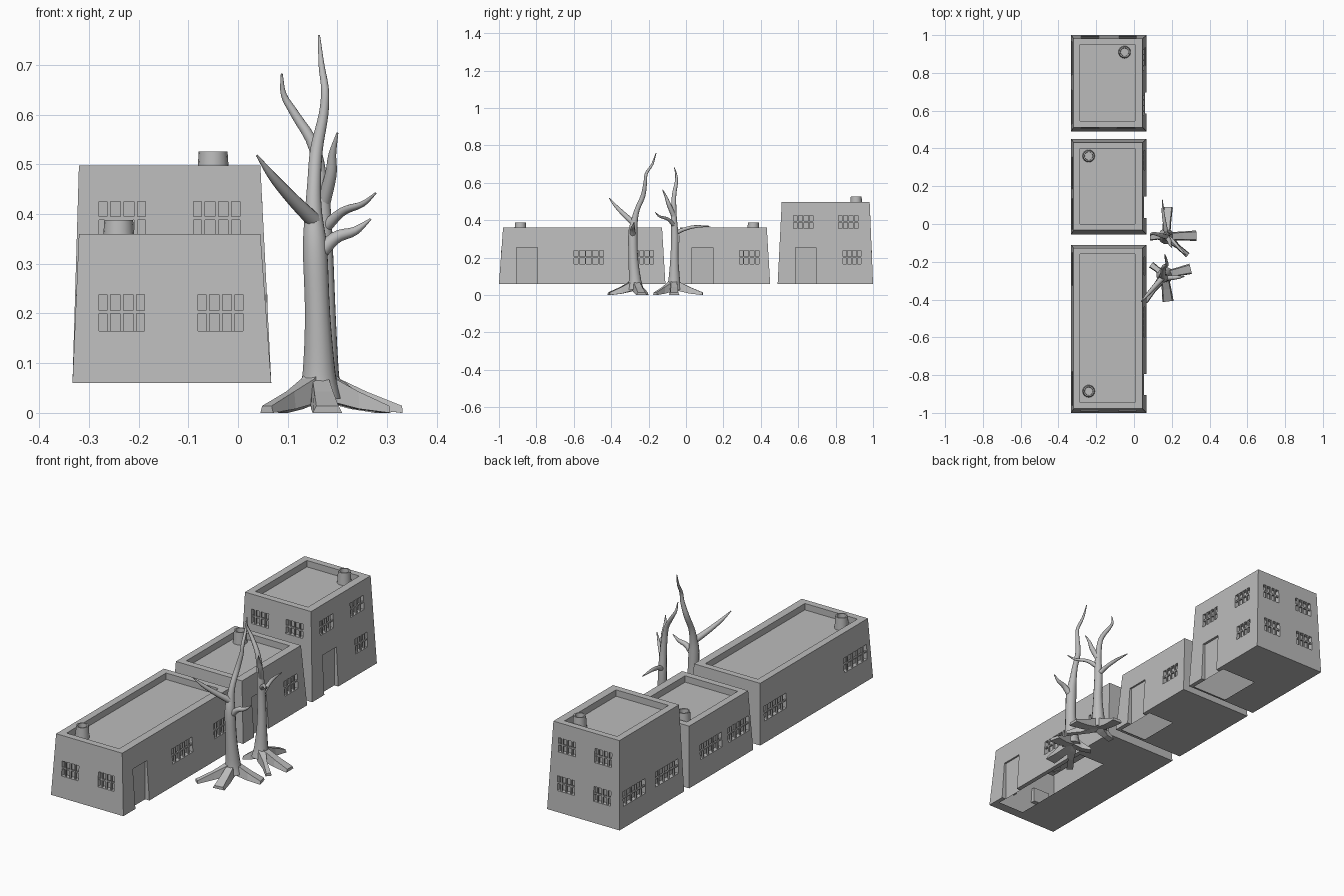
import bpy, bmesh, math
from mathutils import Vector, Matrix

if "Cube" in bpy.data.objects:
    bpy.data.objects.remove(bpy.data.objects["Cube"])

grey = bpy.data.materials.new("plain grey")
grey.diffuse_color = (0.5, 0.5, 0.5, 1)
grey.use_nodes = True
grey.node_tree.nodes["Principled BSDF"].inputs["Base Color"].default_value = grey.diffuse_color
Z0 = 0.06  # underside of the houses


def finish(bm, name, smooth=False):
    me = bpy.data.meshes.new(name)
    bm.to_mesh(me)
    bm.free()
    me.materials.append(grey)
    ob = bpy.data.objects.new(name, me)
    bpy.context.collection.objects.link(ob)
    if smooth:
        bpy.ops.object.select_all(action='DESELECT')
        bpy.context.view_layer.objects.active = ob
        ob.select_set(True)
        bpy.ops.object.shade_smooth_by_angle(angle=math.radians(50))
    return ob


def box(bm, lo, hi):
    lo, hi = Vector(lo), Vector(hi)
    m = Matrix.Translation((lo + hi) / 2) @ Matrix.Diagonal((*(hi - lo), 1))
    return bmesh.ops.create_cube(bm, size=1, matrix=m)['verts']


def house(name, y0, y1, top, hole, doors, windows, chimney):
    x0, x1 = -0.333, 0.067
    taper = {'L': 0.013, 'R': 0.022, 'F': 0.022, 'B': 0.018}
    base = {'L': x0, 'R': x1, 'F': y0, 'B': y1}
    sign = {'L': -1, 'R': 1, 'F': -1, 'B': 1}

    def wall(side, z):  # wall position at a height
        return base[side] - sign[side] * taper[side] * (z - Z0) / (top - Z0)

    def slab(bm, side, a, b, za, zb, inner, outer):  # box relative to a wall
        w = wall(side, (za + zb) / 2)
        d0, d1 = sorted((w - sign[side] * inner, w + sign[side] * outer))
        if side in 'LR':
            box(bm, (d0, a, za), (d1, b, zb))
        else:
            box(bm, (a, d0, za), (b, d1, zb))

    # tapered body
    bm = bmesh.new()
    for v in box(bm, (x0, y0, Z0), (x1, y1, top)):
        if v.co.z > Z0 + 0.01:
            v.co.x = wall('L' if v.co.x < 0 and v.co.x < -0.1 else 'R', top)
            v.co.y = wall('F' if v.co.y < (y0 + y1) / 2 else 'B', top)
    body = finish(bm, name + "_walls")

    # recesses for roof, doors and windows
    bm = bmesh.new()
    box(bm, (-0.285, y0 + 0.055, top - 0.032), (0.005, y1 - 0.05, top + 0.1))
    for a, b in doors:
        slab(bm, 'R', a, b, Z0 - 0.05, 0.255, 0.018, 0.05)
    for side, a, b, za, zb in windows:
        slab(bm, side, a, b, za, zb, 0.02, 0.04)
    cutter = finish(bm, "cutter")
    cutter.hide_render = True
    mod = body.modifiers.new("recesses", 'BOOLEAN')
    mod.operation, mod.solver, mod.object = 'DIFFERENCE', 'EXACT', cutter
    dg = bpy.context.evaluated_depsgraph_get()
    me = bpy.data.meshes.new_from_object(body.evaluated_get(dg))
    body.modifiers.clear()
    body.data = me
    bpy.data.objects.remove(cutter)

    # hollow underside with an opening beside the door
    bm = bmesh.new()
    bm.from_mesh(me)
    under = [f for f in bm.faces if f.normal.z < -0.9 and f.calc_center_median().z < Z0 + 0.005]
    bmesh.ops.delete(bm, geom=under, context='FACES')
    hx, ha, hb = hole
    inner = 0.045
    for xa, xb, ya, yb in ((x0, hx, y0, y1), (hx, inner, y0, ha), (hx, inner, hb, y1)):
        bm.faces.new([bm.verts.new(p) for p in
                      ((xa, ya, Z0), (xa, yb, Z0), (xb, yb, Z0), (xb, ya, Z0))])
    # floor edge strip, interrupted by the door
    cuts = [y0] + [v for d in doors for v in d] + [y1]
    for ya, yb in zip(cuts[::2], cuts[1::2]):
        bm.faces.new([bm.verts.new(p) for p in
                      ((inner, ya, Z0), (inner, yb, Z0), (x1, yb, Z0), (x1, ya, Z0))])
    bm.to_mesh(me)
    bm.free()

    # window bars
    bm = bmesh.new()
    t = 0.0035
    for side, a, b, za, zb in windows:
        n = 4 if b - a > 0.13 else 3
        for i in range(n):
            c = a + (b - a) * (i + 0.75) / (n + 0.5)
            slab(bm, side, c - t, c + t, za, zb, 0.009, -0.001)
        c = za + (zb - za) * 0.52
        slab(bm, side, a, b, c - t, c + t, 0.010, -0.002)
    finish(bm, name + "_window_bars")

    # chimney pot with a hollow top
    bm = bmesh.new()
    cx, cy = chimney
    prof = [(0.033, top - 0.034), (0.029, top + 0.028), (0.022, top + 0.028), (0.021, top + 0.005)]
    rings = [[bm.verts.new((cx + r * math.cos(k * math.pi / 8), cy + r * math.sin(k * math.pi / 8), z))
              for k in range(16)] for r, z in prof]
    for p, q in zip(rings, rings[1:]):
        for k in range(16):
            bm.faces.new((p[k], p[k - 15], q[k - 15], q[k]))
    bm.faces.new(rings[-1])
    finish(bm, name + "_chimney", True)


LOW, HIGH = (0.165, 0.238), (0.355, 0.425)
house("long_house", -1.0, -0.11, 0.36, (-0.1, -0.95, -0.35), [(-0.905, -0.795)],
      [('R', -0.60, -0.44, *LOW), ('R', -0.27, -0.175, *LOW),
       ('F', -0.28, -0.188, *LOW), ('F', -0.08, 0.01, *LOW),
       ('L', -0.96, -0.78, *LOW), ('L', -0.325, -0.15, *LOW)], (-0.24, -0.885))
house("small_house", -0.055, 0.45, 0.36, (-0.1, -0.04, 0.17), [(0.032, 0.145)],
      [('R', 0.285, 0.39, *LOW), ('L', 0.185, 0.355, *LOW), ('L', -0.03, 0.135, *LOW)], (-0.24, 0.36))
house("tall_house", 0.49, 1.0, 0.498, (-0.15, 0.5, 0.72), [(0.585, 0.695)],
      [('R', 0.84, 0.935, *LOW), ('R', 0.575, 0.68, *HIGH), ('R', 0.815, 0.92, *HIGH),
       ('L', 0.79, 0.965, *LOW), ('L', 0.53, 0.71, *LOW)]
      + [('F', a, a + 0.094, *HIGH) for a in (-0.28, -0.09)]
      + [('B', a, a + 0.094, *z) for a in (-0.28, -0.08) for z in (LOW, HIGH)], (-0.05, 0.91))


def spline(pts, n=4):  # smooth path through (x, y, z, radius) points
    pts = [Vector(p) for p in pts]
    p = [2 * pts[0] - pts[1]] + pts + [2 * pts[-1] - pts[-2]]
    out = []
    for i in range(1, len(p) - 2):
        a, b, c, d = p[i - 1:i + 3]
        for k in range(n):
            t = k / n
            out.append(0.5 * (2 * b + (c - a) * t + (2 * a - 5 * b + 4 * c - d) * t * t
                              + (3 * b - a - 3 * c + d) * t ** 3))
    return out + [pts[-1]]


def limb(bm, pts, sides=9):
    path = spline(pts)
    rings = []
    for i, q in enumerate(path):
        d = (path[min(i + 1, len(path) - 1)] - path[max(i - 1, 0)]).xyz.normalized()
        u = Vector((0.3, 1, 0.1)).cross(d).normalized()
        v = d.cross(u)
        rings.append([bm.verts.new(q.xyz + q.w * (u * math.cos(a) + v * math.sin(a)))
                      for a in (2 * math.pi * k / sides for k in range(sides))])
    for p, q in zip(rings, rings[1:]):
        for k in range(sides):
            bm.faces.new((p[k], p[(k + 1) % sides], q[(k + 1) % sides], q[k]))
    bm.faces.new(rings[0])
    bm.faces.new(rings[-1])


def tree(name, base, trunk, branches, roots):
    bm = bmesh.new()
    limb(bm, trunk, 12)
    for b in branches:
        limb(bm, b)
    bmesh.ops.recalc_face_normals(bm, faces=bm.faces)
    finish(bm, name + "_trunk_and_branches", True)
    # flat, splayed plank-like roots
    bm = bmesh.new()
    for x, y, w in roots:
        start, end = Vector((*base, 0)), Vector((x, y, 0))
        d = end - start
        s = Vector((-d.y, d.x, 0)).normalized()
        rings = []
        for f, half, zt, zb in ((0, 0.022, 0.10, 0.03), (0.22, 0.022, 0.068, 0.02),
                                (0.55, 0.85 * w, 0.043, 0.008), (1, w, 0.014, 0)):
            c = start + d * f
            rings.append([bm.verts.new(c + s * (half * k) + Vector((0, 0, z)))
                          for k, z in ((-1, zb), (1, zb), (0.75, zt), (-0.75, zt))])
        for p, q in zip(rings, rings[1:]):
            for k in range(4):
                bm.faces.new((p[k], p[(k + 1) % 4], q[(k + 1) % 4], q[k]))
        bm.faces.new(rings[0])
        bm.faces.new(rings[-1])
    bmesh.ops.recalc_face_normals(bm, faces=bm.faces)
    finish(bm, name + "_roots")


tree("tall_tree", (0.163, -0.27),
     [(.163, -.27, .03, .045), (.163, -.273, .08, .034), (.16, -.282, .2, .026), (.155, -.284, .33, .025),
      (.152, -.275, .4, .018), (.153, -.26, .46, .014), (.158, -.23, .53, .013), (.172, -.218, .6, .01),
      (.175, -.212, .65, .008), (.168, -.18, .7, .006), (.163, -.16, .76, .002)],
     [[(.155, -.28, .385, .016), (.11, -.33, .43, .013), (.07, -.375, .475, .009), (.038, -.41, .518, .002)],
      [(.155, -.284, .31, .016), (.195, -.285, .352, .013), (.235, -.282, .366, .009), (.267, -.278, .39, .002)]],
     [(.058, -.41, .016), (.18, -.41, .03), (.3, -.237, .028), (.09, -.215, .018)])

tree("short_tree", (0.17, -0.065),
     [(.17, -.065, .03, .042), (.172, -.063, .08, .032), (.175, -.062, .2, .022), (.172, -.06, .32, .02),
      (.17, -.065, .42, .016), (.155, -.064, .53, .012), (.115, -.052, .6, .009), (.092, -.052, .64, .006),
      (.088, -.062, .682, .002)],
     [[(.172, -.06, .33, .013), (.165, -.01, .352, .01), (.155, .05, .366, .008), (.15, .13, .368, .002)],
      [(.172, -.062, .37, .013), (.21, -.095, .405, .009), (.25, -.14, .42, .006), (.277, -.165, .442, .002)],
      [(.172, -.064, .42, .014), (.187, -.09, .48, .012), (.19, -.105, .52, .008), (.2, -.125, .563, .002)]],
     [(.33, -.062, .028), (.285, -.165, .014), (.18, .09, .026), (.085, -.07, .018)])
